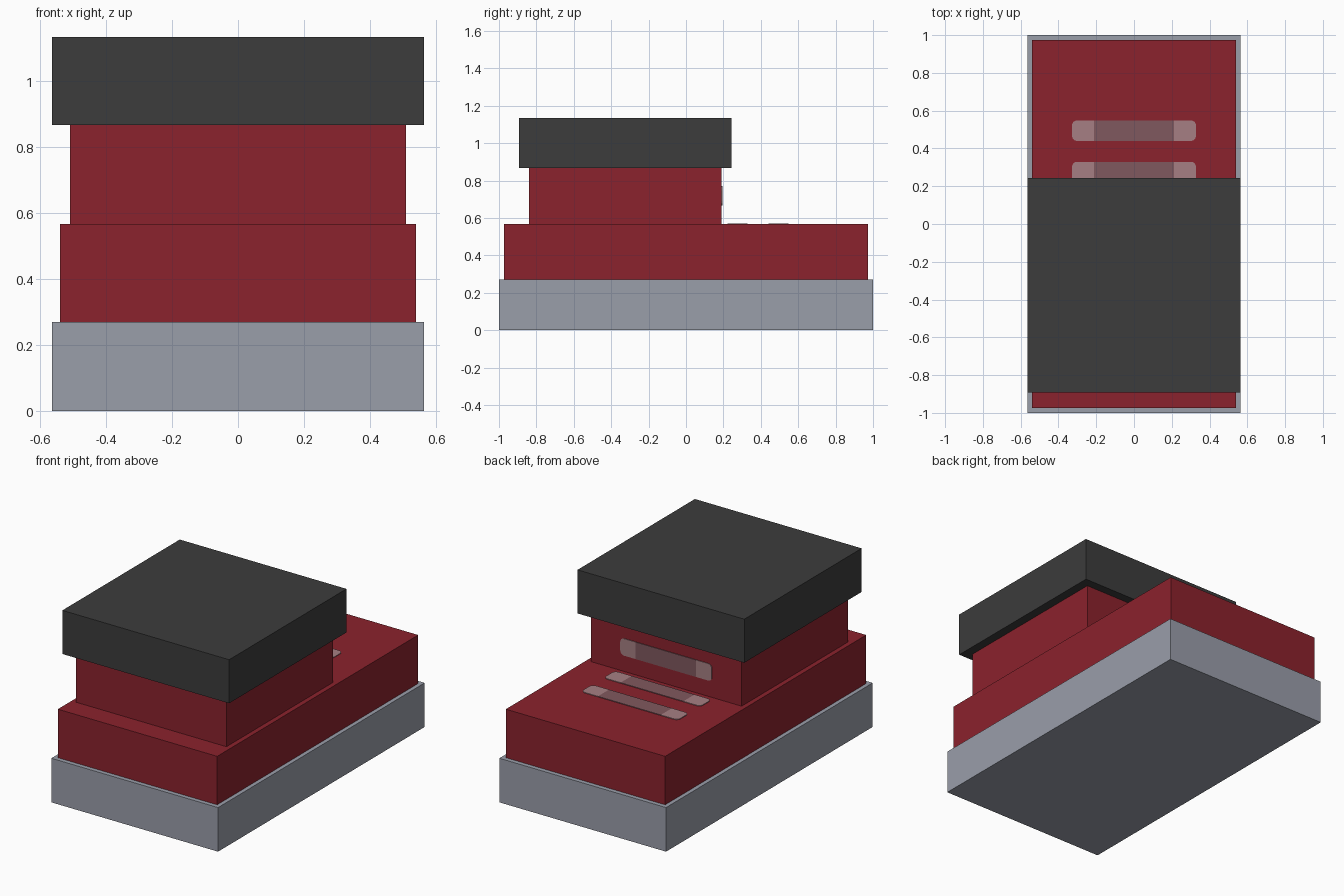
import bpy, bmesh, math
from mathutils import Matrix

cube = bpy.data.objects.get("Cube")
if cube:
    bpy.data.objects.remove(cube, do_unlink=True)


def material(name, rgb):
    m = bpy.data.materials.new(name)
    m.use_nodes = True
    m.diffuse_color = (*rgb, 1)
    m.node_tree.nodes["Principled BSDF"].inputs["Base Color"].default_value = (*rgb, 1)
    return m


grey = material("base grey", (0.323, 0.342, 0.402))
red = material("body red", (0.258, 0.016, 0.026))
charcoal = material("cap charcoal", (0.045, 0.045, 0.045))
mauve = material("slot mauve", (0.216, 0.098, 0.112))
pink = material("slot end pink", (0.381, 0.212, 0.227))


def finish(name, bm, mats):
    mesh = bpy.data.meshes.new(name)
    bm.to_mesh(mesh)
    bm.free()
    for m in mats:
        mesh.materials.append(m)
    obj = bpy.data.objects.new(name, mesh)
    bpy.context.collection.objects.link(obj)
    return obj


def block(name, half_x, y0, y1, z0, z1, mat):
    bm = bmesh.new()
    bmesh.ops.create_cube(bm, size=1)
    size = Matrix.Diagonal((2 * half_x, y1 - y0, z1 - z0, 1))
    place = Matrix.Translation((0, (y0 + y1) / 2, (z0 + z1) / 2))
    bmesh.ops.transform(bm, matrix=place @ size, verts=bm.verts)
    return finish(name, bm, [mat])


def slot(name, half_x, half_h, end, matrix, radius=0.025, thick=0.004):
    """Thin rounded strip with lighter ends."""
    bm = bmesh.new()
    outline = []
    for i, (sx, sy) in enumerate([(1, 1), (-1, 1), (-1, -1), (1, -1)]):
        for k in range(5):
            a = math.pi / 2 * (i + k / 4)
            outline.append(bm.verts.new((sx * (half_x - radius) + radius * math.cos(a),
                                         sy * (half_h - radius) + radius * math.sin(a), 0)))
    bm.faces.new(outline)
    # Split off the two ends
    for s in (-1, 1):
        bmesh.ops.bisect_plane(bm, geom=bm.verts[:] + bm.edges[:] + bm.faces[:],
                               plane_co=(s * (half_x - end), 0, 0), plane_no=(1, 0, 0))
    top = bmesh.ops.extrude_face_region(bm, geom=bm.faces[:])["geom"]
    bmesh.ops.translate(bm, vec=(0, 0, thick),
                        verts=[g for g in top if isinstance(g, bmesh.types.BMVert)])
    for f in bm.faces:
        f.material_index = int(abs(f.calc_center_median().x) > half_x - end)
    bmesh.ops.recalc_face_normals(bm, faces=bm.faces[:])
    bmesh.ops.transform(bm, matrix=matrix, verts=bm.verts)
    return finish(name, bm, [mauve, pink])


# Stacked body
base_top, deck, cap_bottom, cap_top = 0.27, 0.567, 0.868, 1.135
back = 0.19
block("base", 0.565, -1, 1, 0, base_top, grey)
block("lower_body", 0.54, -0.973, 0.973, base_top, deck, red)
block("upper_body", 0.51, -0.84, back, deck, cap_bottom, red)
block("cap", 0.565, -0.893, 0.243, cap_bottom, cap_top, charcoal)

# Strips on the deck and on the back of the upper body
for name, y in (("deck_slot_front", 0.275), ("deck_slot_rear", 0.494)):
    slot(name, 0.328, 0.054, 0.115, Matrix.Translation((0, y, deck)))
slot("back_slot", 0.31, 0.052, 0.105,
     Matrix.Translation((0, back, (deck + cap_bottom) / 2)) @ Matrix.Rotation(-math.pi / 2, 4, "X"))
